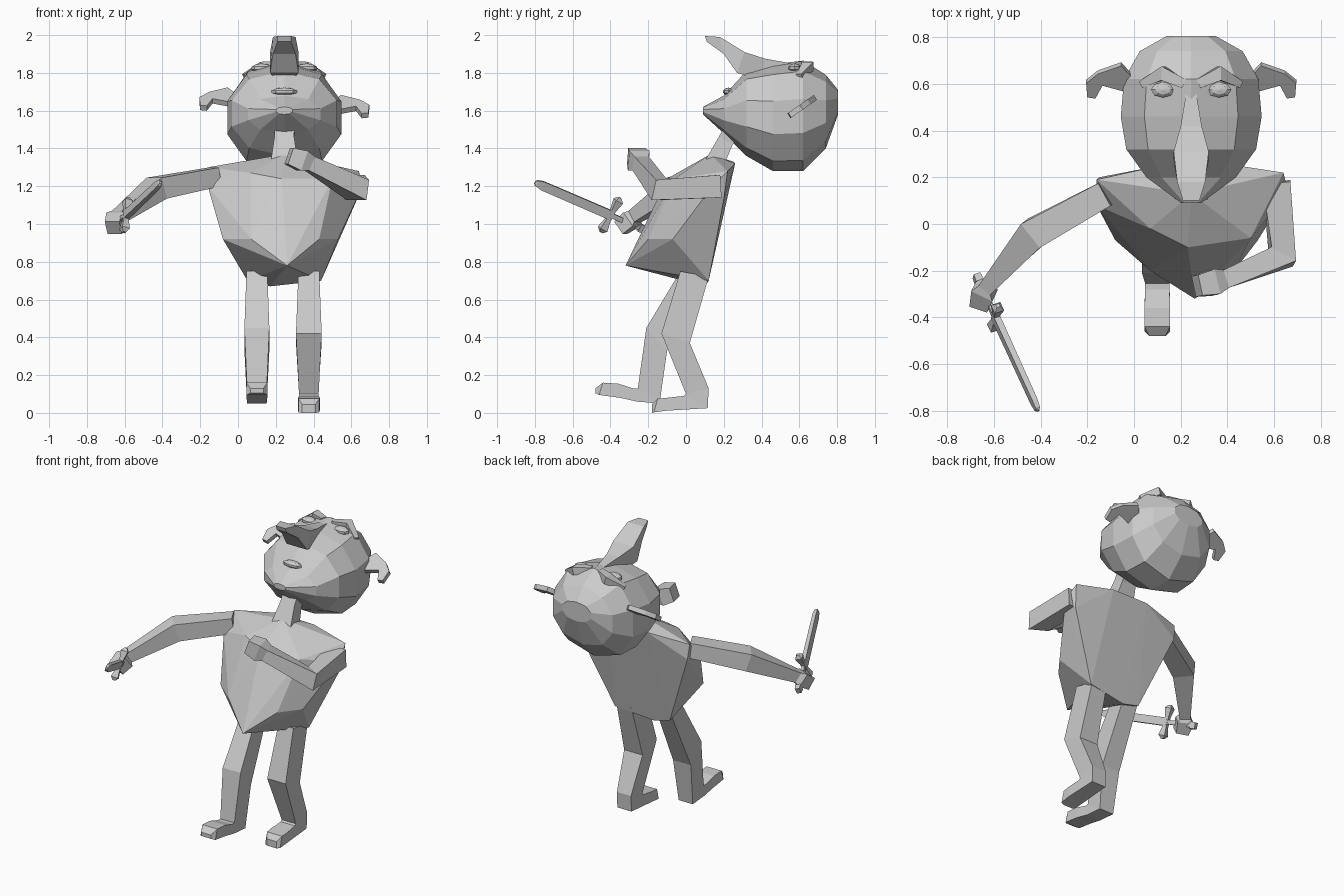
import bpy, bmesh, math
from mathutils import Vector

if "Cube" in bpy.data.objects:
    bpy.data.objects.remove(bpy.data.objects["Cube"], do_unlink=True)

GREY = (0.6, 0.6, 0.6, 1)
grey = bpy.data.materials.new("plain grey")
grey.use_nodes = True
grey.diffuse_color = GREY
grey.node_tree.nodes["Principled BSDF"].inputs["Base Color"].default_value = GREY

CX = 0.245  # middle of the head and neck


def finish(name, bm):
    bmesh.ops.recalc_face_normals(bm, faces=bm.faces[:])
    mesh = bpy.data.meshes.new(name)
    bm.to_mesh(mesh)
    bm.free()
    mesh.materials.append(grey)
    obj = bpy.data.objects.new(name, mesh)
    bpy.context.scene.collection.objects.link(obj)
    return obj


def loft(name, rings):
    """Skin a list of equal-sized rings and cap both ends."""
    bm = bmesh.new()
    rows = [[bm.verts.new(p) for p in ring] for ring in rings]
    n = len(rows[0])
    for a, b in zip(rows, rows[1:]):
        for i in range(n):
            j = (i + 1) % n
            bm.faces.new((a[i], a[j], b[j], b[i]))
    bm.faces.new(rows[0])
    bm.faces.new(rows[-1])
    return finish(name, bm)


def slab(name, x, sections):
    """Four-sided form; each section is front y, z, back y, z, half width."""
    loft(name, [[(x - w, yf, zf), (x + w, yf, zf), (x + w, yb, zb), (x - w, yb, zb)]
                for yf, zf, yb, zb, w in sections])


def limb(name, sections, up=(0, 0, 1)):
    """Four-sided tube; each section is a centre, half width and half height."""
    pts = [Vector(s[0]) for s in sections]
    rings = []
    for i, (c, w, h) in enumerate(sections):
        t = Vector()
        if i:
            t += (pts[i] - pts[i - 1]).normalized()
        if i < len(pts) - 1:
            t += (pts[i + 1] - pts[i]).normalized()
        side = t.cross(Vector(up)).normalized()
        top = side.cross(t).normalized()
        rings.append([pts[i] + side * w * a + top * h * b
                      for a, b in ((-1, -1), (1, -1), (1, 1), (-1, 1))])
    loft(name, rings)


def hull(name, points):
    bm = bmesh.new()
    for p in points:
        bm.verts.new(p)
    bmesh.ops.convex_hull(bm, input=bm.verts[:])
    bmesh.ops.delete(bm, geom=[v for v in bm.verts if not v.link_faces], context='VERTS')
    finish(name, bm)


def lump(name, centre, size):
    bm = bmesh.new()
    bmesh.ops.create_uvsphere(bm, u_segments=8, v_segments=5, radius=1)
    bmesh.ops.scale(bm, vec=size, verts=bm.verts[:])
    bmesh.ops.translate(bm, vec=centre, verts=bm.verts[:])
    finish(name, bm)


# Tunic: wide shoulders, tapering to a hem that juts forward
hull("tunic", [
    (-.16, .19, 1.30), (-.16, .08, 1.2), (-.15, .2, 1.2),
    (.11, .25, 1.33), (.38, .26, 1.32), (.64, .22, 1.28), (.66, .14, 1.2), (.63, .2, 1.13),
    (CX, .13, 1.37), (.07, -.02, 1.27), (.23, -.1, 1.24), (.5, -.06, 1.24),
    (-.08, -.07, .92), (.53, -.07, .92), (.07, -.2, .92), (.43, -.2, .92),
    (.26, -.32, .78), (.05, .1, .7), (.17, .1, .67), (.44, .12, .7)])

# Legs with their feet
slab("right_leg", .1, [
    (-.03, .75, .1, .75, .055), (-.21, .45, -.1, .33, .066), (-.255, .13, -.14, .05, .052),
    (-.28, .13, -.26, .06, .052), (-.36, .155, -.35, .08, .055),
    (-.44, .16, -.46, .095, .055), (-.48, .13, -.48, .105, .035)])
slab("left_leg", .375, [
    (-.03, .75, .12, .72, .055), (-.13, .42, .02, .37, .068), (0, .1, .12, .13, .052),
    (-.01, .09, .115, .025, .052), (-.1, .08, -.1, .012, .058),
    (-.15, .075, -.17, .003, .055), (-.18, .045, -.18, 0, .035)])

# Arms and fists
limb("right_arm", [
    ((-.12, .13, 1.25), .055, .05), ((-.43, -.04, 1.19), .065, .058),
    ((-.63, -.27, 1.04), .032, .035), ((-.64, -.285, 1.025), .05, .045),
    ((-.66, -.345, .98), .04, .04)])
limb("left_arm", [
    ((.61, .18, 1.2), .06, .06), ((.635, -.14, 1.18), .06, .055),
    ((.38, -.24, 1.32), .04, .04), ((.34, -.25, 1.335), .055, .055),
    ((.27, -.265, 1.36), .045, .045)])

# Sword: grip, blade and guard along one line
pommel, tip = Vector((-.675, -.22, .97)), Vector((-.41, -.8, 1.22))
cross = Vector((.02, .1, .18)).normalized()


def along(t):
    return pommel.lerp(tip, t)


limb("sword_pommel", [(along(0), .015, .02), (along(.05), .018, .022)], cross)
limb("sword_grip", [(along(.03), .011, .013), (along(.32), .011, .013)], cross)
limb("sword_blade", [(along(.3), .014, .025), (along(.93), .012, .024),
                     (along(.985), .01, .016), (along(1), .005, .006)], cross)
limb("sword_guard", [(along(.31) + cross * d, w, w) for d, w in
                     ((-.105, .008), (-.085, .022), (-.03, .013), (.03, .013),
                      (.085, .022), (.105, .008))], tip - pommel)

# Neck
limb("neck", [((CX, .15, 1.32), .07, .05), ((CX, .21, 1.44), .052, .042),
              ((CX, .27, 1.53), .055, .05)], (0, 1, 0))


# Head: rings from crown to chin (y, bottom z, top z, half width)
def head_ring(y, low, high, w, n=10):
    ring = []
    for i in range(n):
        a = math.tau * (i + .5) / n
        c, s = math.cos(a), math.sin(a)
        ring.append((CX + w * math.copysign(abs(c) ** .85, c), y,
                     (low + high) / 2 + (high - low) / 2 * s / math.sin(math.tau * .25)))
    return ring


loft("head", [head_ring(*r) for r in (
    (.805, 1.58, 1.71, .11), (.74, 1.40, 1.79, .23), (.62, 1.28, 1.865, .30),
    (.46, 1.28, 1.845, .315), (.32, 1.36, 1.81, .29), (.2, 1.48, 1.68, .2),
    (.09, 1.58, 1.62, .045))])

# Long upturned nose
slab("nose", CX, [
    (.56, 1.85, .56, 1.77, .022), (.42, 1.875, .40, 1.76, .045),
    (.31, 1.91, .27, 1.80, .075), (.18, 1.99, .2, 1.9, .06), (.1, 1.995, .11, 1.965, .035)])

# Mouth
lump("mouth", (CX, .225, 1.7), (.07, .03, .022))

# Eyes, brows and ears, one of each per side
EAR = ((.24, .62), (.30, .685), (.40, .65), (.45, .61),
       (.445, .55), (.41, .545), (.38, .60), (.27, .57))
for label, s in (("right", -1), ("left", 1)):
    lump(label + "_eye", (CX + s * .12, .575, 1.825), (.055, .035, .025))
    limb(label + "_brow", [((CX + s * .03, .60, 1.84), .02, .02),
                           ((CX + s * .12, .645, 1.835), .03, .025),
                           ((CX + s * .21, .60, 1.78), .015, .015)])
    tilt = -.02 * s
    loft(label + "_ear", [[(CX + s * x, y - d * .6, 1.645 + tilt + (y - .62) * .7 + d)
                           for x, y in EAR] for d in (-.013, .013)])
